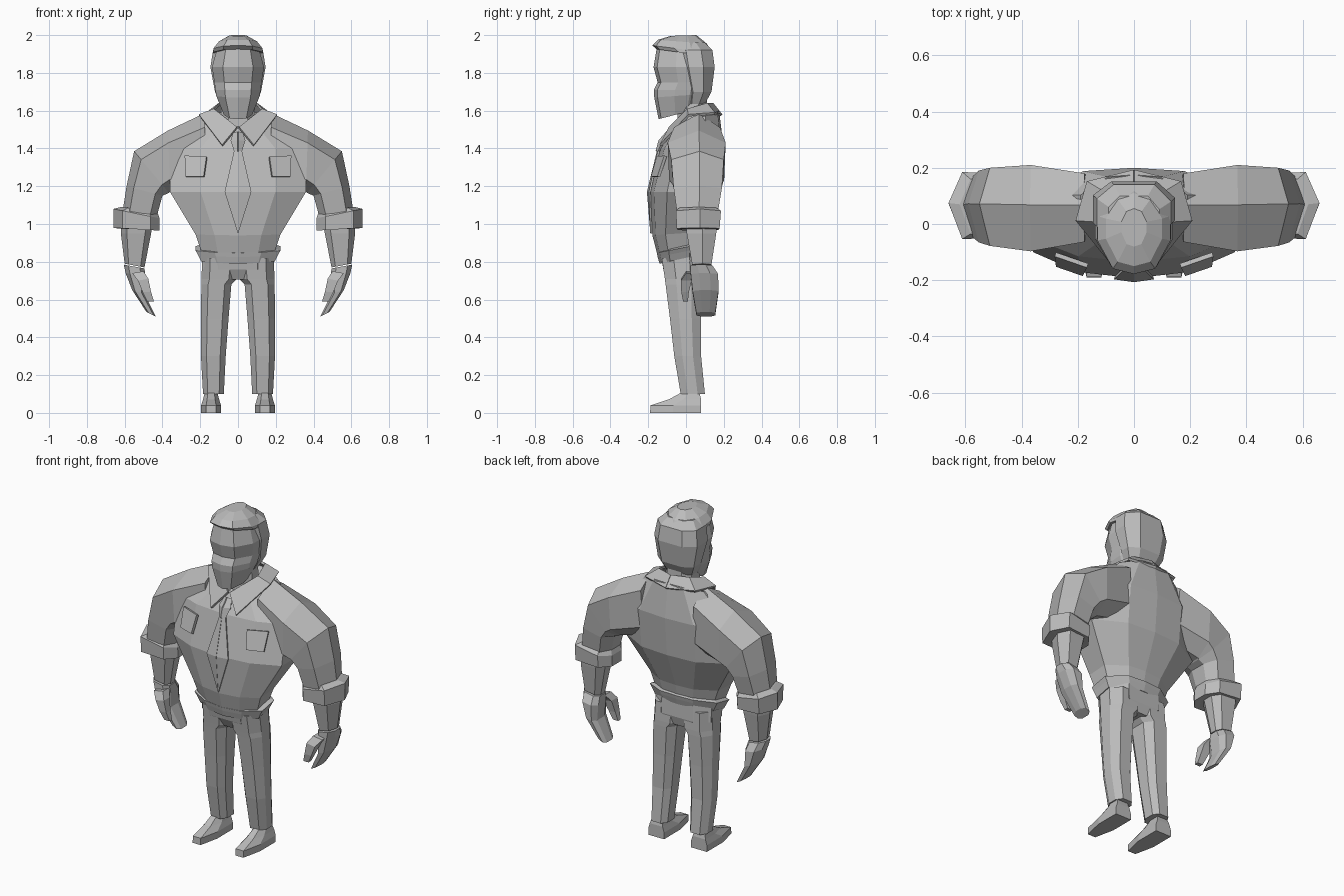
import bpy, bmesh

grey = bpy.data.materials.new("plain grey")
grey.diffuse_color = (0.5, 0.5, 0.5, 1)

# Cross-section templates: u runs across x, v runs front (-1) to back (+1)
BODY = [(1, -.5), (.55, -.88), (0, -1), (-.55, -.88), (-1, -.5),
        (-1, .4), (-.5, .93), (0, 1), (.5, .93), (1, .4)]
HEAD = [(1, -.25), (.58, -.88), (0, -1), (-.58, -.88), (-1, -.25),
        (-1, .3), (-.6, .85), (0, 1), (.6, .85), (1, .3)]
ARM = [(1, .1), (.6, -.95), (-.6, -.9), (-1, -.35), (-1, .4), (-.6, .95), (.6, 1)]
LEG = [(1, -.4), (.55, -1), (-.55, -1), (-1, -.5), (-1, .5), (-.55, 1), (.55, 1), (1, .4)]
SHOE = [(1, -.1), (.5, -1), (-.5, -1), (-1, -.1), (-1, 1), (1, 1)]
BOX = [(1, -1), (-1, -1), (-1, 1), (1, 1)]


def make(name, verts, faces, mirror=False, thick=0):
    me = bpy.data.meshes.new(name)
    me.from_pydata(verts, [], faces)
    bm = bmesh.new()
    bm.from_mesh(me)
    bmesh.ops.recalc_face_normals(bm, faces=bm.faces)
    bm.to_mesh(me)
    bm.free()
    me.materials.append(grey)
    ob = bpy.data.objects.new(name, me)
    bpy.context.collection.objects.link(ob)
    if thick:
        mod = ob.modifiers.new("thickness", 'SOLIDIFY')
        mod.thickness = thick
        mod.offset = 0
    if mirror:
        mod = ob.modifiers.new("mirror", 'MIRROR')
        mod.use_mirror_merge = False
    return ob


def ring(x0, z0, x1, z1, y0, y1, shape, tilt=0):
    """Section from (x0, z0) to (x1, z1), depth y0..y1, back raised by tilt."""
    return [(x0 + (x1 - x0) * (u + 1) / 2,
             y0 + (y1 - y0) * (v + 1) / 2,
             z0 + (z1 - z0) * (u + 1) / 2 + tilt * v) for u, v in shape]


def loft(name, rings, mirror=False):
    n = len(rings[0])
    verts = [p for r in rings for p in r]
    faces = [(k * n + i, k * n + (i + 1) % n, (k + 1) * n + (i + 1) % n, (k + 1) * n + i)
             for k in range(len(rings) - 1) for i in range(n)]
    faces += [tuple(range(n)), tuple(range(len(verts) - n, len(verts)))]
    return make(name, verts, faces, mirror)


def column(name, rows, shape):
    """Symmetric loft: rows of (z, half width, front, back, tilt)."""
    return loft(name, [ring(-w, z, w, z, a, b, shape, t) for z, w, a, b, t in rows])


def limb(name, rows, shape):
    """Mirrored loft: rows of (inner x, z, outer x, z, front, back)."""
    return loft(name, [ring(*r, shape) for r in rows], True)


# Shirt body, belt and hips
column("shirt_body", [(.85, .19, -.15, .08, .02), (.95, .225, -.178, .1, .01),
                      (1.17, .36, -.193, .18, 0), (1.4, .36, -.135, .2, 0),
                      (1.555, .19, -.065, .175, .045)], BODY)
column("belt", [(.815, .195, -.14, .085, .025), (.85, .212, -.15, .095, .025),
                (.872, .225, -.155, .1, .025), (.88, .2, -.14, .08, .025)], BODY)
column("hips", [(.86, .19, -.135, .08, .02), (.76, .19, -.12, .085, 0),
                (.705, .05, -.09, .07, 0)], LEG)

# Trouser legs and shoes
limb("trouser_leg", [(0, .82, .19, .82, -.128, .08), (.005, .71, .193, .71, -.112, .085),
                     (.035, .68, .194, .68, -.108, .085), (.05, .5, .196, .5, -.085, .08),
                     (.065, .3, .196, .3, -.062, .08), (.075, .1, .185, .1, -.028, .1)], LEG)
limb("shoe", [(.09, 0, .195, 0, -.19, .08), (.09, .04, .195, .04, -.188, .08),
              (.1, .072, .185, .072, -.09, .08), (.11, .11, .175, .11, -.02, .07)], SHOE)

# Sleeve, cuff, forearm and hand
limb("sleeve", [(.16, 1.22, .18, 1.585, -.07, .18), (.36, 1.17, .37, 1.495, -.105, .21),
                (.365, 1.165, .55, 1.385, -.085, .2), (.4, 1.15, .59, 1.2, -.072, .19),
                (.43, 1.04, .615, 1.04, -.05, .165)], ARM)
limb("cuff", [(.43, 1.07, .62, 1.09, -.04, .16), (.415, 1.03, .66, 1.08, -.06, .185),
              (.415, .965, .66, .98, -.055, .178), (.45, .97, .625, .975, -.03, .155)], ARM)
limb("forearm", [(.45, 1.0, .62, 1.0, -.005, .165), (.46, .95, .62, .95, 0, .16),
                 (.495, .77, .6, .79, .03, .135)], ARM)
limb("hand", [(.495, .765, .605, .785, .025, .14), (.49, .72, .595, .74, .025, .17),
              (.495, .63, .56, .65, .035, .172), (.435, .51, .485, .535, .055, .155)], LEG)
limb("thumb", [(.5, .75, .56, .74, -.0, .06), (.475, .71, .53, .7, -.027, .03),
               (.46, .64, .505, .64, -.025, .015), (.445, .59, .48, .59, -.015, .01)], BOX)

# Neck, head and hair
column("neck", [(1.48, .1, -.05, .12, 0), (1.66, .085, -.04, .11, 0)], LEG)
column("head", [(1.585, .075, -.145, .085, .03), (1.68, .115, -.168, .12, .01),
                (1.71, .12, -.17, .13, 0), (1.75, .125, -.15, .14, 0),
                (1.83, .138, -.172, .145, 0), (1.93, .11, -.155, .13, 0)], HEAD)
column("hair_top", [(1.905, .132, -.155, .145, -.02), (1.925, .13, -.178, .14, -.02),
                    (1.965, .1, -.15, .11, -.01), (1.998, .045, -.08, .055, .002)], HEAD)
column("hair_back", [(1.635, .09, 0, .1, 0), (1.7, .122, -.005, .135, 0),
                     (1.83, .146, -.045, .152, 0), (1.92, .132, -.06, .14, 0),
                     (1.96, .09, -.06, .1, 0)], LEG)

# Folded collar: strip from the neck edge to the outer edge
inner = [(.005, -.085, 1.51), (.125, .01, 1.605), (.1, .11, 1.635), (0, .14, 1.635)]
outer = [(.083, -.135, 1.415), (.205, .015, 1.575), (.165, .15, 1.585), (0, .188, 1.575)]
make("collar", inner + outer, [(i, i + 1, i + 5, i + 4) for i in range(3)], True, .014)

# Tie knot and blade, folded along the middle
knot = [(0, -.1, 1.485), (0, -.14, 1.44), (0, -.155, 1.385),
        (.022, -.09, 1.48), (.036, -.12, 1.44), (.018, -.142, 1.385)]
make("tie_knot", knot, [(0, 1, 4, 3), (1, 2, 5, 4)], True, .014)
blade = [(0, -.147, 1.395), (0, -.202, 1.17), (0, -.184, .95),
         (.018, -.142, 1.395), (.07, -.192, 1.17)]
make("tie_blade", blade, [(0, 1, 4, 3), (1, 2, 4)], True, .01)

# Breast pockets
make("breast_pocket", [(.165, -.148, 1.355), (.28, -.108, 1.36),
                       (.275, -.145, 1.25), (.18, -.178, 1.25)], [(0, 1, 2, 3)], True, .016)
